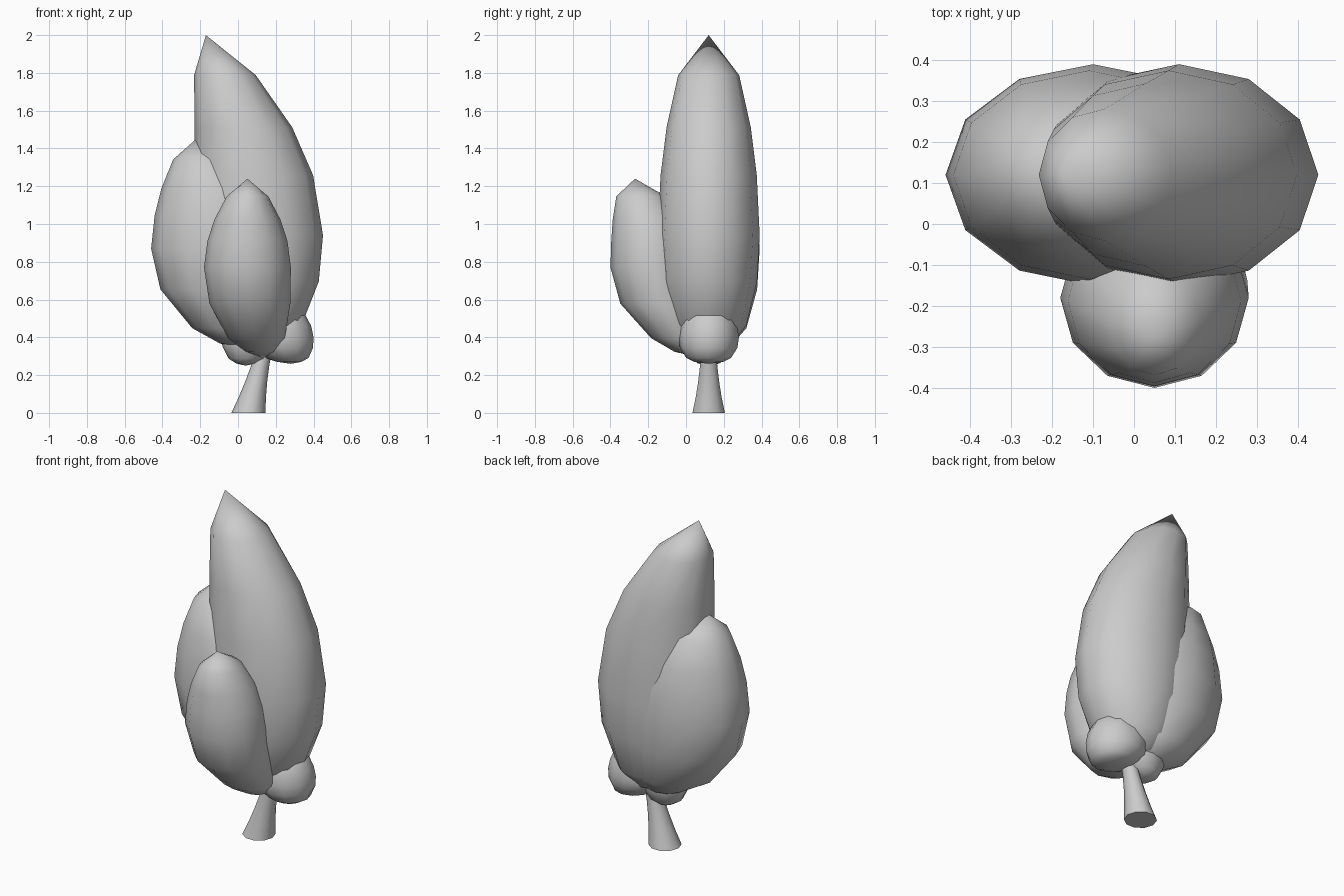
import bpy, bmesh, math
from mathutils import Vector

cube = bpy.data.objects.get("Cube")
if cube:
    bpy.data.objects.remove(cube, do_unlink=True)

grey = bpy.data.materials.new("plain grey")
grey.use_nodes = True
colour = (0.6, 0.6, 0.6, 1)
grey.diffuse_color = colour
grey.node_tree.nodes["Principled BSDF"].inputs["Base Color"].default_value = colour


def loft(name, rings, sides=12):
    """Skin a stack of horizontal ellipses, each (centre, half width, half depth)."""
    bm = bmesh.new()
    angles = [math.tau * i / sides for i in range(sides)]
    loops = []
    for centre, width, depth in rings:
        loops.append([bm.verts.new(centre + Vector((width * math.cos(a), depth * math.sin(a), 0)))
                      for a in angles])
    for lower, upper in zip(loops, loops[1:]):
        for i in range(sides):
            bm.faces.new((lower[i - 1], lower[i], upper[i], upper[i - 1]))
    bm.faces.new(loops[0])
    bm.faces.new(loops[-1])
    # Rings of no width close into a pointed tip
    bmesh.ops.remove_doubles(bm, verts=bm.verts[:], dist=0.001)
    bmesh.ops.recalc_face_normals(bm, faces=bm.faces[:])
    mesh = bpy.data.meshes.new(name)
    bm.to_mesh(mesh)
    bm.free()
    mesh.materials.append(grey)
    part = bpy.data.objects.new(name, mesh)
    bpy.context.collection.objects.link(part)
    bpy.ops.object.select_all(action="DESELECT")
    part.select_set(True)
    bpy.context.view_layer.objects.active = part
    bpy.ops.object.shade_smooth_by_angle(angle=math.radians(60))


# Shared leaf-mass outline: position from foot (-1) past the widest ring (0)
# to the tip (1), with the fullness of the ring there
OUTLINE = [(-1, 0), (-0.93, 0.35), (-0.78, 0.65), (-0.4, 0.93), (0, 1),
           (0.3, 0.92), (0.54, 0.76), (0.8, 0.48), (1, 0)]


def foliage(name, foot, middle, tip, width, depth):
    """A pointed leaf mass whose centre line bends away towards foot and tip."""
    middle = Vector(middle)
    rings = []
    for t, fullness in OUTLINE:
        reach = Vector(tip if t > 0 else foot) - middle
        bend = t * t
        centre = middle + Vector((reach.x * bend, reach.y * bend, reach.z * abs(t)))
        rings.append((centre, width * fullness, depth * fullness ** 0.7))
    loft(name, rings)


# Three crowns: tall, medium at the right side, small at the front
foliage("main_foliage", foot=(0.12, 0.12, 0.33), middle=(0.11, 0.12, 0.94),
        tip=(-0.17, 0.12, 2), width=0.34, depth=0.27)
foliage("side_foliage", foot=(0.05, 0.12, 0.33), middle=(-0.1, 0.12, 0.87),
        tip=(-0.21, 0.12, 1.46), width=0.36, depth=0.27)
foliage("front_foliage", foot=(0.13, 0.08, 0.29), middle=(0.05, -0.18, 0.77),
        tip=(0.05, -0.27, 1.24), width=0.23, depth=0.22)

# Low lumps tucked under the crowns
foliage("low_foliage", foot=(0.28, 0.12, 0.26), middle=(0.22, 0.12, 0.4),
        tip=(0.24, 0.12, 0.6), width=0.18, depth=0.16)
foliage("under_foliage", foot=(0.04, 0.12, 0.25), middle=(0.06, 0.12, 0.42),
        tip=(0.06, 0.12, 0.6), width=0.15, depth=0.12)

# Short leaning trunk that flares towards the ground
trunk_height, trunk_steps = 0.42, 5
trunk_rings = []
for step in range(trunk_steps + 1):
    rise = step / trunk_steps
    radius = 0.04 + 0.05 * (1 - rise) ** 2
    z = trunk_height * rise
    trunk_rings.append((Vector((0.055 + 0.25 * z, 0.12, z)), radius, radius))
loft("trunk", trunk_rings, sides=10)
